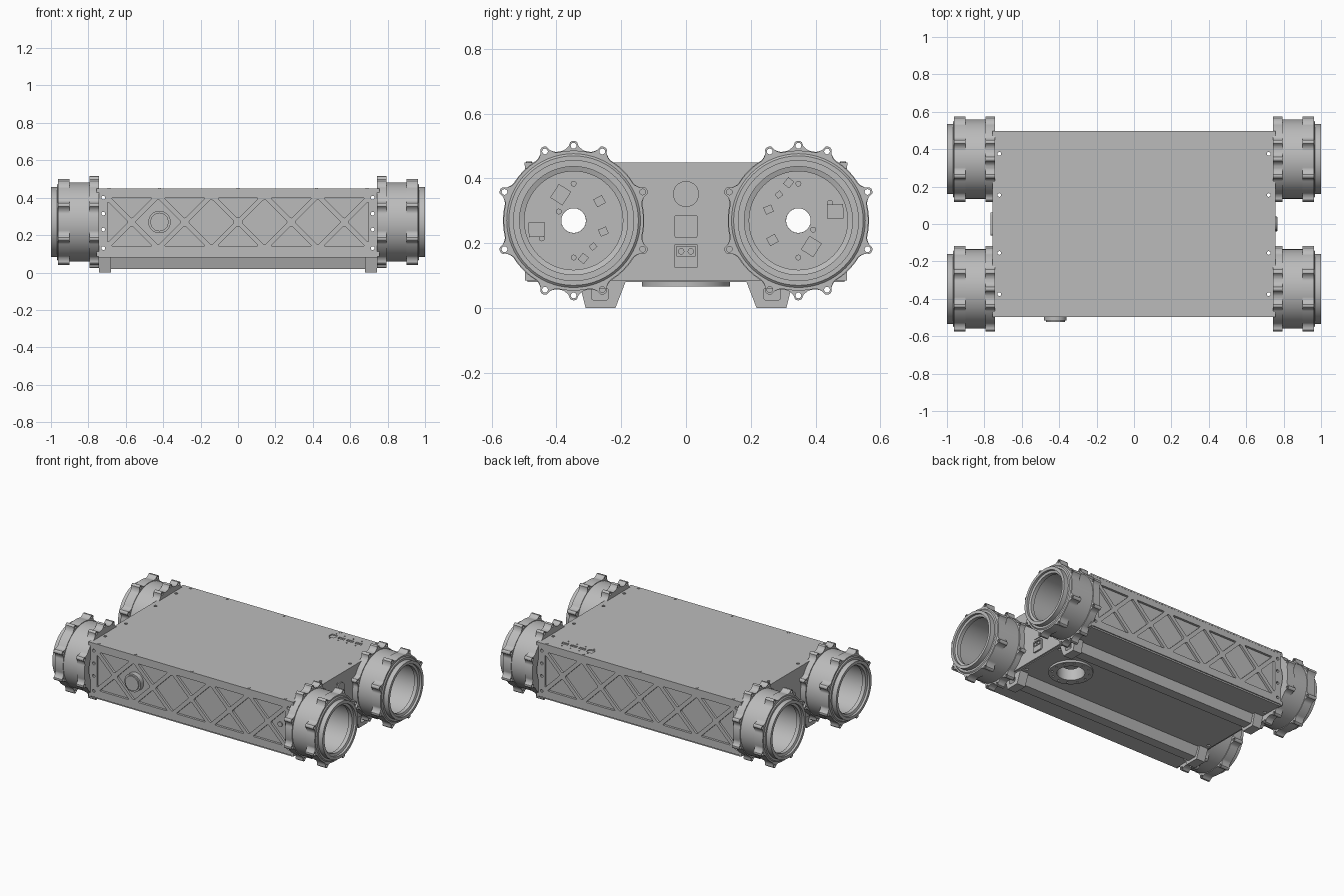
import bpy, bmesh, math
from mathutils import Matrix, Vector

old = bpy.data.objects.get("Cube")
if old:
    bpy.data.objects.remove(old, do_unlink=True)

grey = bpy.data.materials.new("plain_grey")
grey.use_nodes = True
COLOUR = (0.5, 0.5, 0.5, 1)
grey.diffuse_color = COLOUR
grey.node_tree.nodes["Principled BSDF"].inputs["Base Color"].default_value = COLOUR

MID = 0.27       # height of the drum axes
DRUM_Y = 0.347


def circle(u, v, r, n=24):
    return [(u + r * math.cos(math.tau * i / n), v + r * math.sin(math.tau * i / n)) for i in range(n)]


def rect(u, v, w, h, angle=0):
    c, s = math.cos(angle), math.sin(angle)
    return [(u + a * w / 2 * c - b * h / 2 * s, v + a * w / 2 * s + b * h / 2 * c)
            for a, b in ((-1, -1), (1, -1), (1, 1), (-1, 1))]


def rounded(pts, r):
    """Replace every corner by a short curve."""
    out, n = [], len(pts)
    for i in range(n):
        p, a, b = Vector(pts[i]), Vector(pts[i - 1]), Vector(pts[(i + 1) % n])
        p0, p1 = p + (a - p).normalized() * r, p + (b - p).normalized() * r
        for t in (0, 0.25, 0.5, 0.75, 1):
            out.append(tuple(p0 * (1 - t) ** 2 + p * 2 * t * (1 - t) + p1 * t * t))
    return out


def prism(bm, pts, axis, a, b):
    """Extrude a flat outline along an axis from a to b."""
    def place(u, v, w):
        return {"x": (w, u, v), "y": (u, w, v), "z": (u, v, w)}[axis]
    lo = [bm.verts.new(place(u, v, a)) for u, v in pts]
    hi = [bm.verts.new(place(u, v, b)) for u, v in pts]
    bm.faces.new(lo)
    bm.faces.new(hi[::-1])
    for i in range(len(pts)):
        j = (i + 1) % len(pts)
        bm.faces.new((lo[i], lo[j], hi[j], hi[i]))


def lathe(bm, profile, n=64):
    """Spin a closed (x, radius) profile about the x axis."""
    rings = [[bm.verts.new((x, r * math.cos(math.tau * k / n), r * math.sin(math.tau * k / n)))
              for k in range(n)] for x, r in profile]
    for i, ring in enumerate(rings):
        prev = rings[i - 1]
        for k in range(n):
            m = (k + 1) % n
            bm.faces.new((prev[k], prev[m], ring[m], ring[k]))


def finish(name, bm, matrix=None):
    bmesh.ops.recalc_face_normals(bm, faces=bm.faces)
    mesh = bpy.data.meshes.new(name)
    bm.to_mesh(mesh)
    bm.free()
    if matrix:
        mesh.transform(matrix)
    mesh.materials.append(grey)
    obj = bpy.data.objects.new(name, mesh)
    bpy.context.collection.objects.link(obj)
    return obj


def solid(name, *prisms):
    bm = bmesh.new()
    for p in prisms:
        prism(bm, *p)
    return finish(name, bm)


def cut(obj, *prisms):
    """Cut a set of prisms out of an object."""
    tool = solid("cutter", *prisms)
    tool.hide_render = True
    mod = obj.modifiers.new("cut", "BOOLEAN")
    mod.operation, mod.object, mod.solver = "DIFFERENCE", tool, "EXACT"
    bpy.context.view_layer.objects.active = obj
    bpy.ops.object.modifier_apply(modifier=mod.name)
    bpy.data.objects.remove(tool, do_unlink=True)


# Main box with lattice pockets on both long sides
body = solid("body", (rect(0, 0.265, 0.98, 0.35), "x", -0.745, 0.745))
panels = [solid(n, (rect(0, 0.265, 1.49, 0.35), "y", min(a, b), max(a, b)))
          for n, a, b in (("front_panel", -0.49, -0.497), ("back_panel", 0.49, 0.497))]
HALF, RIB = 0.142, 0.013


def pocket(pts, centre, inradius):
    k = 1 - RIB / inradius
    pts = [(centre[0] + (u - centre[0]) * k, centre[1] + (v - centre[1]) * k) for u, v in pts]
    return rounded(pts, 0.012)


IN_TRI = HALF * (math.sqrt(2) - 1)
pockets = []
for i in range(5):
    x = (i - 2) * 2 * HALF
    for s in (-1, 1):
        pockets.append(pocket([(x - HALF, MID + s * HALF), (x + HALF, MID + s * HALF), (x, MID)],
                              (x, MID + s * (HALF - IN_TRI)), IN_TRI))
for i in range(4):
    x = (i - 1.5) * 2 * HALF
    pockets.append(pocket([(x - HALF, MID), (x, MID - HALF), (x + HALF, MID), (x, MID + HALF)],
                          (x, MID), HALF / math.sqrt(2)))
for s in (-1, 1):
    x = s * 5 * HALF
    pockets.append(pocket([(x, MID - HALF), (x, MID + HALF), (x - s * HALF, MID)],
                          (x - s * IN_TRI, MID), IN_TRI))
for panel, s in zip(panels, (-1, 1)):
    cut(panel, *[(p, "y", s * 0.47, s * 0.52) for p in pockets])
    cut(body, *[(p, "y", s * 0.482, s * 0.52) for p in pockets])

# Cover plates
top_plate = solid("top_plate", (rect(0, 0, 1.514, 0.996), "z", 0.44, 0.45))
bottom_plate = solid("bottom_plate", (rect(0, 0, 1.49, 0.98), "z", 0.08, 0.09))
ends = [solid("left_end_plate", (rect(0, 0.2625, 0.994, 0.355), "x", 0.745, 0.757)),
        solid("right_end_plate", (rect(0, 0.2625, 0.994, 0.355), "x", -0.757, -0.745))]

# Axle passages, mounting holes and the camera well
cut(body, *[(circle(s * DRUM_Y, MID, 0.038), "x", -0.9, 0.9) for s in (-1, 1)])
for e in ends:
    cut(e, *[(circle(s * DRUM_Y, MID, 0.038), "x", -0.9, 0.9) for s in (-1, 1)])
side_holes = [(circle(s * 0.72, z, 0.01, 12), "y", -0.6, 0.6) for s in (-1, 1) for z in (0.13, 0.23, 0.315, 0.4)]
top_holes = [(circle(s * 0.72, y, 0.01, 12), "z", 0, 0.6) for s in (-1, 1) for y in (-0.375, -0.155, 0.155, 0.375)]
for part in [body] + panels:
    cut(part, *side_holes)
WELL = (circle(0.5, 0, 0.085, 48), "z", 0, 0.16)
for part in (body, top_plate, bottom_plate):
    cut(part, *top_holes)
for part in (body, bottom_plate):
    cut(part, WELL)

# Slots in the lid
slots = [(rounded(rect(0.41, 0.42, 0.046, 0.042), 0.012), "z", 0.443, 0.5)]
slots += [(rect(x, 0.42, 0.046, 0.02), "z", 0.443, 0.5) for x in (0.472, 0.536, 0.6)]
slots += [(circle(x, y, 0.005, 8), "z", 0.443, 0.5) for x in (0.41, 0.472, 0.536, 0.6) for y in (0.385, 0.455)]
cut(top_plate, *slots)
solid("lid_screws", *[(circle(x, y, 0.009, 12), "z", 0.449, 0.453)
                      for x in (-0.69, -0.42, 0, 0.42, 0.69) for y in (-0.485, 0.485)])

# Camera ring under the floor
ring = solid("camera_ring", (circle(0.5, 0, 0.136, 64), "z", 0.066, 0.082))
cut(ring, (circle(0.5, 0, 0.085, 48), "z", 0, 0.2))
cut(ring, *[(circle(0.5 + 0.115 * math.cos(k * math.tau / 12), 0.115 * math.sin(k * math.tau / 12), 0.007, 8),
             "z", 0.05, 0.073) for k in range(12)])
solid("camera_lens", (circle(0.5, 0, 0.05, 32), "z", 0.12, 0.17))

# Skid rails and feet
for s, side in ((-1, "front"), (1, "back")):
    rail = [(-0.315, 0.085), (-0.295, 0.02), (-0.23, 0.02), (-0.2, 0.085)]
    foot = [(-0.335, 0.1), (-0.31, 0), (-0.218, 0), (-0.185, 0.085), (-0.185, 0.1)]
    solid(side + "_rail", ([(-s * u, v) for u, v in rail], "x", -0.68, 0.68))
    for e, end in ((-1, "right"), (1, "left")):
        f = solid(f"{side}_{end}_foot", ([(-s * u, v) for u, v in foot], "x", *sorted((e * 0.678, e * 0.742))))
        cut(f, (rounded(rect(s * 0.266, 0.043, 0.052, 0.036), 0.008), "x", *sorted((e * 0.7, e * 0.8))))

# Plugs on the front panel
solid("front_vent_plug", (circle(-0.42, MID, 0.06, 32), "y", -0.515, -0.47),
      (circle(-0.42, MID, 0.05, 12), "y", -0.524, -0.514))
solid("front_small_plug", (circle(0.652, MID, 0.017, 20), "y", -0.49, -0.47))

# Connectors on the ends
solid("left_connectors", (circle(0, 0.352, 0.04, 32), "x", 0.75, 0.764),
      (rounded(rect(0, 0.252, 0.074, 0.072), 0.012), "x", 0.75, 0.762),
      (circle(-0.035, 0.395, 0.006, 8), "x", 0.75, 0.76), (circle(0.035, 0.308, 0.006, 8), "x", 0.75, 0.76))
port = solid("left_power_port", (rounded(rect(0, 0.161, 0.074, 0.074), 0.008), "x", 0.75, 0.768))
cut(port, (rect(0, 0.175, 0.06, 0.03), "x", 0.76, 0.8))
solid("power_pins", *[(circle(u, 0.175, 0.01, 12), "x", 0.755, 0.768) for u in (-0.015, 0.015)])
solid("right_connector", (rounded(rect(0, 0.26, 0.125, 0.1), 0.015), "x", -0.767, -0.75))

# Corner drums: hollow sleeve, two lugged flanges and a detailed floor
SIDE_LUGS = [math.radians(22.5 + 45 * k) for k in range(8)]
POLE_LUGS = [math.pi / 2, -math.pi / 2]


def lugged(lugs, base):
    pts = []
    for k in range(288):
        a = math.tau * k / 288
        near = min(abs((a - l + math.pi) % math.tau - math.pi) for l in lugs)
        d = near * 0.23
        if d < 0.015:
            r = 0.231 + math.sqrt(0.0153 ** 2 - d * d)
        else:
            r = base + (0.231 - base) * max(0, 1 - (d - 0.015) / 0.025) ** 2
        pts.append((r * math.cos(a), r * math.sin(a)))
    return pts


SLEEVE = [(0.757, 0.212), (0.957, 0.212), (0.968, 0.2), (0.968, 0.187), (1, 0.187), (1, 0.167), (0.985, 0.167),
          (0.98, 0.152), (0.955, 0.152), (0.95, 0.166), (0.757, 0.166)]
FLOOR = [(0.757, 0.17), (0.772, 0.17), (0.772, 0.038), (0.757, 0.038)]
CHIPS = [(0.114, 0.028, 0.05, 0.04), (0.04, -0.08, 0.05, 1), (-0.092, 0.034, 0.026, 0.4),
         (-0.06, 0.08, 0.02, 0.7), (-0.03, 0.117, 0.026, 0.9), (-0.08, -0.06, 0.03, 0.5)]
BOLTS = [(0, 0.114), (0.098, 0.055), (0.046, -0.028), (0, -0.114)]
for name, axis in (("back_left", None), ("front_left", "X"), ("front_right", "Z"), ("back_right", "Y")):
    spin = Matrix.Rotation(math.pi, 4, axis) if axis else Matrix.Identity(4)
    move = Matrix.Translation((0, 0, MID)) @ spin @ Matrix.Translation((0, DRUM_Y, 0))
    for part, profile in (("sleeve", SLEEVE), ("floor", FLOOR)):
        bm = bmesh.new()
        lathe(bm, profile)
        finish(f"{name}_drum_{part}", bm, move)
    for part, lugs, base, a, b in (("inner", SIDE_LUGS + POLE_LUGS, 0.218, 0.742, 0.795),
                                   ("outer", SIDE_LUGS, 0.216, 0.9, 0.962)):
        flange = solid(f"{name}_{part}_flange", (lugged(lugs, base), "x", a, b))
        cut(flange, (circle(0, 0, 0.168, 64), "x", 0.7, 1.1),
            *[(circle(0.231 * math.cos(l), 0.231 * math.sin(l), 0.009, 12), "x", 0.7, 1.1) for l in lugs])
        flange.data.transform(move)
    bits = solid(f"{name}_floor_parts",
                 *[(rect(u, v, w, w * 0.9, t), "x", 0.77, 0.785) for u, v, w, t in CHIPS],
                 *[(circle(u, v, 0.009, 12), "x", 0.77, 0.78) for u, v in BOLTS])
    bits.data.transform(move)

# Smooth the round parts and keep the edges crisp
bpy.ops.object.select_all(action="DESELECT")
for obj in bpy.context.scene.objects:
    if obj.type == "MESH" and grey.name in obj.data.materials:
        obj.select_set(True)
        bpy.context.view_layer.objects.active = obj
bpy.ops.object.shade_smooth_by_angle(angle=math.radians(30))
